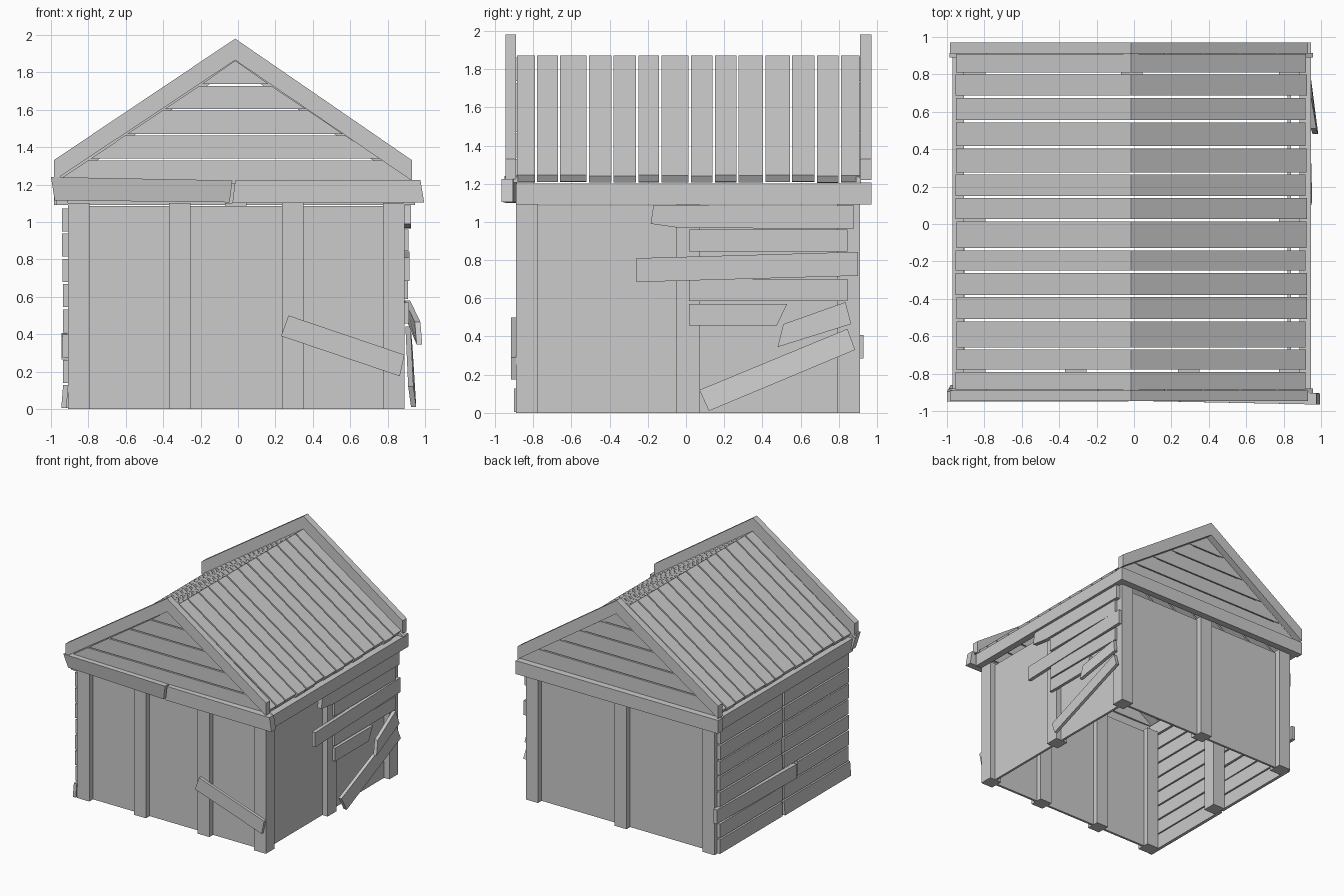
import bpy, bmesh, random
from mathutils import Vector

random.seed(4)


def slab(name, pts, vec):
    """Extrude a closed 3D outline along vec."""
    bm = bmesh.new()
    v = Vector(vec)
    lo = [bm.verts.new(p) for p in pts]
    hi = [bm.verts.new(Vector(p) + v) for p in pts]
    n = len(pts)
    bm.faces.new(lo)
    bm.faces.new(hi[::-1])
    for i in range(n):
        bm.faces.new((lo[i], hi[i], hi[(i + 1) % n], lo[(i + 1) % n]))
    bmesh.ops.recalc_face_normals(bm, faces=bm.faces)
    me = bpy.data.meshes.new(name)
    bm.to_mesh(me)
    bm.free()
    ob = bpy.data.objects.new(name, me)
    bpy.context.collection.objects.link(ob)
    return ob


def box(name, x0, x1, y0, y1, z0, z1):
    return slab(name, [(x0, y0, z0), (x1, y0, z0), (x1, y1, z0), (x0, y1, z0)], (0, 0, z1 - z0))


def xz(name, pts, y0, y1):
    return slab(name, [(x, y0, z) for x, z in pts], (0, y1 - y0, 0))


def yz(name, pts, x0, x1):
    return slab(name, [(x0, y, z) for y, z in pts], (x1 - x0, 0, 0))


RX, SLOPE = -0.015, 0.67      # ridge position and roof pitch

# posts
for x in (-0.91, -0.37, 0.235, 0.775):
    box("front_post", x, x + 0.115, -0.89, -0.775, 0, 1.10)
for x in (-0.91, -0.07, 0.775):
    box("back_post", x, x + 0.115, 0.79, 0.91, 0, 1.10)
for x in (-0.91, 0.775):
    box("side_post", x, x + 0.115, -0.05, 0.07, 0, 1.10)

# wall panels
box("front_wall", -0.85, 0.83, -0.84, -0.82, 0, 1.085)
box("back_wall", -0.85, 0.83, 0.84, 0.86, 0, 1.085)
box("right_wall", 0.82, 0.84, -0.83, 0.85, 0, 1.085)

# left wall planks in two columns
for i in range(8):
    z0, z1 = 0.135 * i + 0.005, 0.135 * i + 0.127
    x0 = -0.935 - random.uniform(0, 0.006)
    if i == 2:      # slipped long plank
        yz("left_plank_slipped", [(-0.16, z0 - 0.01), (0.93, z0 + 0.01), (0.93, z1 + 0.01), (-0.16, z1 - 0.01)], -0.945, -0.912)
        box("left_plank", x0, -0.91, -0.88, -0.18, z0, z1)
        continue
    box("left_plank", x0, -0.91, 0.025, 0.875, z0, z1)
    if i == 0:      # loose bottom plank
        slab("left_plank_loose", [(-0.945, -0.90, z0), (-0.945, 0.0, z0), (-0.935, 0.0, z1), (-0.935, -0.90, z1)], (0.028, 0, 0))
    else:
        box("left_plank", x0, -0.91, -0.88, 0.0, z0, z1)

# broken planks on the right wall
right = [
    ([(-0.17, 1.088), (0.88, 1.085), (0.88, 0.965), (-0.03, 0.968), (-0.185, 0.99)], 0.925),
    ([(0.015, 0.845), (0.845, 0.845), (0.845, 0.96), (0.015, 0.96)], 0.912),
    ([(-0.26, 0.685), (0.90, 0.718), (0.90, 0.843), (-0.26, 0.81)], 0.918),
    ([(0.015, 0.587), (0.845, 0.587), (0.845, 0.70), (0.015, 0.70)], 0.91),
    ([(0.015, 0.457), (0.475, 0.457), (0.53, 0.57), (0.015, 0.57)], 0.915),
]
for pts, x1 in right:
    yz("right_plank", pts, 0.887, x1)
slab("right_plank_hanging", [(0.955, 0.48, 0.345), (0.905, 0.865, 0.465), (0.89, 0.835, 0.58), (0.945, 0.51, 0.465)], (0.03, 0, 0))
slab("right_plank_diagonal", [(0.925, 0.12, 0.01), (0.905, 0.885, 0.33), (0.895, 0.845, 0.44), (0.91, 0.07, 0.12)], (0.028, 0, 0))

# loose plank across the front
xz("front_plank_diagonal", [(0.23, 0.39), (0.865, 0.175), (0.89, 0.29), (0.27, 0.50)], -0.915, -0.89)

# top beams; the front one is snapped in two
slab("front_beam_left", [(-0.98, -0.915, 1.115), (-0.045, -0.95, 1.105), (-0.03, -0.95, 1.222), (-1.0, -0.95, 1.24)], (0, 0.055, 0))
slab("front_beam_right", [(-0.03, -0.945, 1.10), (0.995, -0.965, 1.105), (0.975, -0.965, 1.225), (-0.015, -0.945, 1.222)], (0, 0.06, 0))
box("back_beam", -0.985, 0.945, 0.91, 0.97, 1.09, 1.205)
box("right_beam", 0.885, 0.945, -0.89, 0.91, 1.09, 1.20)
box("left_beam", -0.97, -0.91, -0.89, 0.91, 1.09, 1.20)

# roof planks, mirrored across the ridge
edges = [-0.89, -0.785, -0.665, -0.515, -0.385, -0.255, -0.135, 0.02, 0.145, 0.27, 0.41, 0.55, 0.68, 0.805, 0.915]
for y0, y1 in zip(edges, edges[1:]):
    for s in (-1, 1):
        r = 0.935 + random.uniform(-0.004, 0.006)
        zt = 1.87 - r * SLOPE
        xz("roof_plank", [(RX, 1.87), (RX + s * r, zt), (RX + s * (r - 0.02), zt - 0.035), (RX, 1.83)], y0 + 0.006, y1 - 0.006)

# gable ends: fascia boards and horizontal planks
for y0, y1, g in ((-0.945, -0.89, -0.905), (0.912, 0.97, 0.89)):
    for s, r in ((-1, 0.97), (1, 0.945)):
        xz("fascia_board", [(RX, 1.98), (RX + s * r, 1.98 - 0.97 * SLOPE), (RX + s * r, 1.22), (RX, 1.865)], y0, y1)
    for k in range(5):
        z0 = 1.205 + 0.133 * k
        z1 = min(z0 + 0.124, 1.86)
        a, b = (1.87 - z0) / SLOPE - 0.02, max((1.87 - z1) / SLOPE - 0.02, 0.005)
        xz("gable_plank", [(RX - a, z0), (RX + a, z0), (RX + b, z1), (RX - b, z1)], g, g + 0.025)
